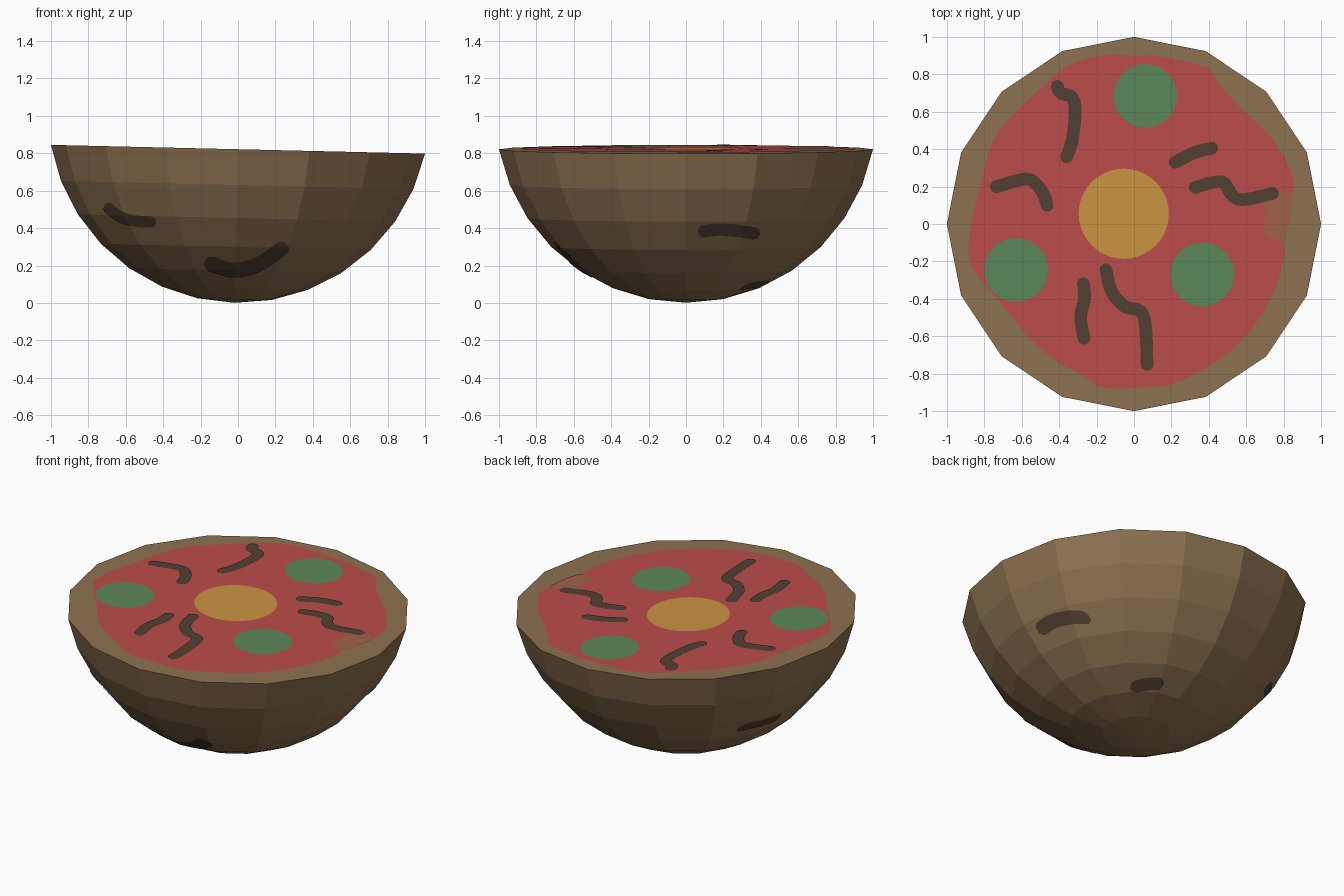
import bpy, bmesh, math
from mathutils import Vector, Matrix
from mathutils.bvhtree import BVHTree

if "Cube" in bpy.data.objects:
    bpy.data.objects.remove(bpy.data.objects["Cube"])


def mat(name, r, g, b):
    m = bpy.data.materials.new(name)
    lin = lambda c: ((c / 255 + 0.055) / 1.055) ** 2.4
    m.diffuse_color = (lin(r), lin(g), lin(b), 1)
    m.use_nodes = True
    m.node_tree.nodes["Principled BSDF"].inputs["Base Color"].default_value = m.diffuse_color
    return m


CRUST = mat("crust_brown", 141, 114, 81)
SAUCE = mat("sauce_red", 188, 76, 74)
THIN = mat("thin_sauce_brown", 160, 98, 74)
GREEN = mat("leaf_green", 91, 136, 88)
YELLOW = mat("centre_yellow", 204, 148, 66)
DARK = mat("strip_dark_brown", 81, 64, 51)

RIM_Z = 0.8215
TILT = Matrix.Translation((0, 0, RIM_Z)) @ Matrix.Rotation(0.0233, 4, 'Y')


def finish(name, bm, material):
    me = bpy.data.meshes.new(name)
    bm.to_mesh(me)
    bm.free()
    me.materials.append(material)
    ob = bpy.data.objects.new(name, me)
    bpy.context.collection.objects.link(ob)
    return ob


def smooth_path(pts, steps, closed=False):
    """Catmull-Rom curve through 2D points."""
    P = [Vector(p) for p in pts]
    n = len(P)
    get = (lambda i: P[i % n]) if closed else (lambda i: P[max(0, min(n - 1, i))])
    out = []
    for i in range(n if closed else n - 1):
        a, b, c, d = (get(i + k) for k in (-1, 0, 1, 2))
        for s in range(steps):
            t = s / steps
            out.append(0.5 * (2 * b + (c - a) * t + (2 * a - 5 * b + 4 * c - d) * t * t
                              + (3 * b - a - 3 * c + d) * t ** 3))
    return out if closed else out + [P[-1]]


# Bowl: 16-sided faceted sphere cut one ring below its equator, closed flat on top
bm = bmesh.new()
STEP = math.radians(11.25)
R = 1 / math.cos(STEP)
rings = []
for k in range(1, 8):
    r, z = R * math.sin(k * STEP), -R * math.cos(k * STEP) + R * math.sin(STEP)
    rings.append([bm.verts.new((r * math.cos(i * math.tau / 16), r * math.sin(i * math.tau / 16), z))
                  for i in range(16)])
pole = bm.verts.new((0, 0, -R + R * math.sin(STEP)))
for i in range(16):
    j = (i + 1) % 16
    bm.faces.new((pole, rings[0][j], rings[0][i]))
    for lo, hi in zip(rings, rings[1:]):
        bm.faces.new((lo[i], lo[j], hi[j], hi[i]))
bm.faces.new(rings[-1])
bm.transform(TILT)
bmesh.ops.recalc_face_normals(bm, faces=bm.faces)
tree = BVHTree.FromBMesh(bm)
finish("bowl_crust", bm, CRUST)

# Projection from each side onto the bowl: 2D point -> start point, and facing axis
SIDES = {
    "top": (lambda u, v: (u, v, 3), Vector((0, 0, 1))),
    "under": (lambda u, v: (u, v, -3), Vector((0, 0, -1))),
    "front": (lambda u, v: (u, -3, v), Vector((0, -1, 0))),
    "right": (lambda u, v: (3, u, v), Vector((1, 0, 0))),
    "left": (lambda u, v: (-3, u, v), Vector((-1, 0, 0))),
}


def project(p, side, lift):
    start, axis = SIDES[side]
    hit, normal, _, _ = tree.ray_cast(Vector(start(*p)), -axis)
    return hit + normal * lift


def face_outward(bm, side):
    bm.normal_update()
    for f in bm.faces:
        if f.normal.dot(SIDES[side][1]) < 0:
            f.normal_flip()


def patch(name, outline, material, lift):
    bm = bmesh.new()
    bm.faces.new([bm.verts.new(project(p, "top", lift)) for p in outline])
    face_outward(bm, "top")
    bmesh.ops.triangulate(bm, faces=bm.faces[:])
    return finish(name, bm, material)


def strip(name, pts, w, side, lift):
    """Round-ended ribbon laid on the bowl surface."""
    path = smooth_path(pts, 12)
    d0, d1 = (path[0] - path[1]).normalized(), (path[-1] - path[-2]).normalized()
    caps = [math.cos(k * math.pi / 12) for k in range(6)]
    centre = [path[0] + d0 * w * c for c in caps] + path + [path[-1] + d1 * w * c for c in caps[::-1]]
    widths = [math.sqrt(1 - c * c) for c in caps]
    widths = [max(0.03, v) for v in widths]
    widths = widths + [1] * len(path) + widths[::-1]
    bm = bmesh.new()
    rows = []
    for i, c in enumerate(centre):
        t = (centre[min(i + 1, len(centre) - 1)] - centre[max(i - 1, 0)]).normalized()
        n = Vector((-t.y, t.x)) * w * widths[i]
        rows.append([bm.verts.new(project(c + n * (k / 3 - 1), side, lift)) for k in range(7)])
    for a, b in zip(rows, rows[1:]):
        for k in range(6):
            bm.faces.new((a[k], a[k + 1], b[k + 1], b[k]))
    face_outward(bm, side)
    return finish(name, bm, DARK)


# Sauce layer with wavy outline
sauce = [(0, .90), (.12, .90), (.27, .87), (.38, .84), (.42, .81), (.46, .74), (.57, .62), (.7, .5),
         (.8, .36), (.85, .25), (.85, .18), (.84, .08), (.825, -.02), (.79, -.08), (.805, -.14),
         (.79, -.23), (.74, -.38), (.66, -.52), (.55, -.65), (.4, -.76), (.22, -.85), (.1, -.87),
         (-.16, -.875), (-.27, -.81), (-.42, -.73), (-.57, -.6), (-.68, -.46), (-.8, -.32),
         (-.87, -.22), (-.885, -.12), (-.86, .05), (-.81, .25), (-.77, .4), (-.72, .5),
         (-.6, .63), (-.48, .74), (-.38, .83), (-.25, .885), (-.13, .905)]
patch("sauce", smooth_path(sauce, 3, True), SAUCE, 0.003)

# Thin spot at the sauce edge
thin = [(.75, .15), (.84, .17), (.845, .08), (.825, -.02), (.79, -.08), (.71, -.07), (.69, -.01),
        (.71, .05), (.68, .12)]
patch("thin_sauce_spot", smooth_path(thin, 3, True), THIN, 0.0045)


# Round toppings
def disc(name, x, y, r, material):
    patch(name, [(x + r * math.cos(a * math.tau / 40), y + r * math.sin(a * math.tau / 40))
                 for a in range(40)], material, 0.005)


disc("centre_yolk", -.055, .055, .241, YELLOW)
for i, (x, y) in enumerate([(.06, .685), (-.63, -.245), (.365, -.27)]):
    disc(f"green_slice_{i + 1}", x, y, .17, GREEN)

# Dark strips on the sauce
TOP_STRIPS = [
    [(-.41, .735), (-.39, .7), (-.33, .675), (-.315, .6), (-.33, .45), (-.36, .36)],
    [(-.735, .2), (-.58, .24), (-.52, .21), (-.48, .15), (-.465, .1)],
    [(.22, .33), (.32, .38), (.415, .405)],
    [(.328, .195), (.41, .22), (.48, .22), (.52, .16), (.58, .13), (.74, .163)],
    [(-.15, -.245), (-.12, -.36), (-.05, -.44), (.05, -.49), (.07, -.75)],
    [(-.27, -.32), (-.265, -.4), (-.285, -.5), (-.268, -.61)],
]
for i, pts in enumerate(TOP_STRIPS):
    strip(f"top_strip_{i + 1}", pts, .034, "top", 0.007)

# Dark marks on the outside of the bowl
MARKS = [
    ("front", .03, [(-.685, .505), (-.62, .46), (-.55, .44), (-.465, .435)]),
    ("front", .04, [(-.14, .21), (-.03, .18), (.1, .205), (.23, .29)]),
    ("right", .033, [(.095, .385), (.2, .395), (.36, .375)]),
    ("left", .033, [(.39, .405), (.29, .415), (.19, .405)]),
    ("under", .038, [(.25, .325), (.21, .37), (.165, .405)]),
]
for i, (side, w, pts) in enumerate(MARKS):
    strip(f"bowl_mark_{i + 1}", pts, w, side, 0.004)
